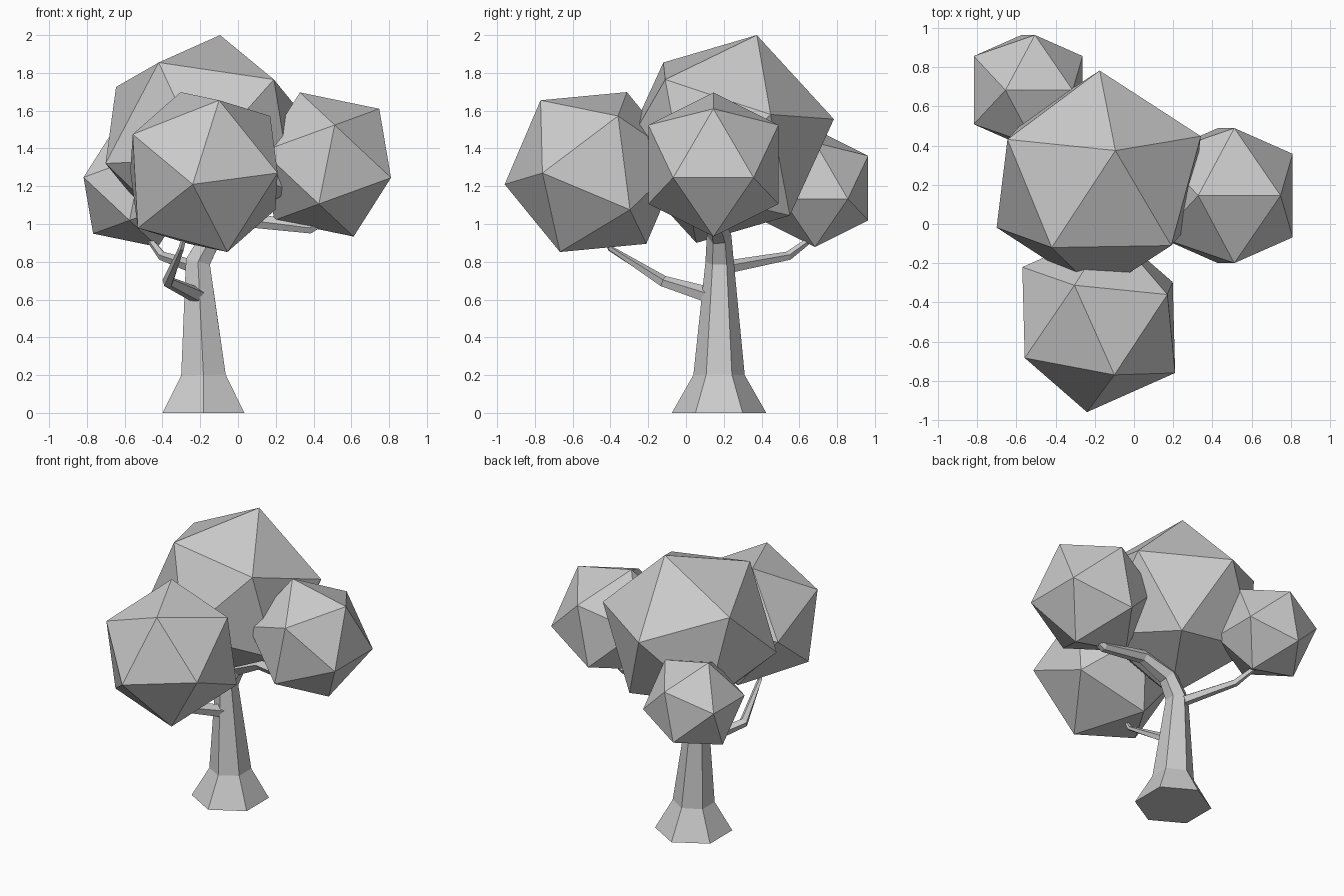
import bpy, bmesh, math
from mathutils import Vector, Matrix

if "Cube" in bpy.data.objects:
    bpy.data.objects.remove(bpy.data.objects["Cube"])


def finish(bm, name):
    bmesh.ops.recalc_face_normals(bm, faces=bm.faces[:])
    mesh = bpy.data.meshes.new(name)
    bm.to_mesh(mesh)
    bm.free()
    bpy.context.collection.objects.link(bpy.data.objects.new(name, mesh))


def columns(vectors):
    return Matrix(vectors).transposed()


def foliage(name, centre, face, scale=1.0):
    """Icosahedron oriented so one face has the three given corner offsets."""
    bm = bmesh.new()
    bmesh.ops.create_icosphere(bm, subdivisions=1, radius=1)
    bm.faces.ensure_lookup_table()
    source = columns([v.co.copy() for v in bm.faces[0].verts])
    turn = columns([Vector(p) * scale for p in face]) @ source.inverted()
    for v in bm.verts:
        v.co = turn @ v.co + Vector(centre)
    finish(bm, name)


def limb(name, path, sides, ref):
    """Faceted tube through (x, y, z, radius) points, first corner towards ref."""
    bm = bmesh.new()
    pts = [Vector(p[:3]) for p in path]
    rings = []
    for i, p in enumerate(pts):
        t = Vector()
        if i > 0:
            t += (p - pts[i - 1]).normalized()
        if i < len(pts) - 1:
            t += (pts[i + 1] - p).normalized()
        t.normalize()
        u = Vector(ref)
        u = (u - t * u.dot(t)).normalized()
        w = t.cross(u)
        r = path[i][3]
        rings.append([bm.verts.new(p + r * (u * math.cos(a) + w * math.sin(a)))
                      for a in (2 * math.pi * k / sides for k in range(sides))])
    for a, b in zip(rings, rings[1:]):
        for k in range(sides):
            n = (k + 1) % sides
            bm.faces.new((a[k], a[n], b[n], b[k]))
    bm.faces.new(rings[0])
    bm.faces.new(rings[-1])
    finish(bm, name)


# Trunk with flared foot, bending over into the right-hand limb
limb("trunk", [(-0.183, 0.175, 0, 0.25), (-0.183, 0.175, 0.2, 0.136),
               (-0.212, 0.178, 0.8, 0.075), (-0.135, 0.175, 0.94, 0.065),
               (0.06, 0.16, 1.02, 0.045), (0.38, 0.15, 0.98, 0.035),
               (0.5, 0.145, 1.04, 0.02)], 6, (0, 1, 0))

# Side branches
limb("front_branch", [(-0.21, 0.13, 0.62, 0.045), (-0.37, -0.12, 0.695, 0.032),
                      (-0.30, -0.40, 0.87, 0.016), (-0.28, -0.43, 0.95, 0.012)],
     5, (0, 0, 1))
limb("back_branch", [(-0.21, 0.19, 0.765, 0.038), (-0.40, 0.54, 0.83, 0.025),
                     (-0.47, 0.66, 0.92, 0.017), (-0.5, 0.68, 1.0, 0.012)],
     5, (0, 0, 1))

# Foliage clumps; the small two share one orientation
side_face = [(0.34, 0.213, -0.07), (0.34, -0.213, -0.07), (0.278, 0, 0.295)]
foliage("right_foliage", (0.47, 0.145, 1.315), side_face)
foliage("back_foliage", (-0.54, 0.683, 1.19), side_face, 0.817)
foliage("front_foliage", (-0.18, -0.49, 1.275),
        [(0.08, -0.28, 0.38), (-0.06, -0.47, -0.065), (0.39, -0.27, -0.005)])
foliage("crown_foliage", (-0.18, 0.215, 1.45),
        [(0.085, 0.16, 0.55), (-0.24, -0.335, 0.405), (0.37, -0.325, 0.315)])
